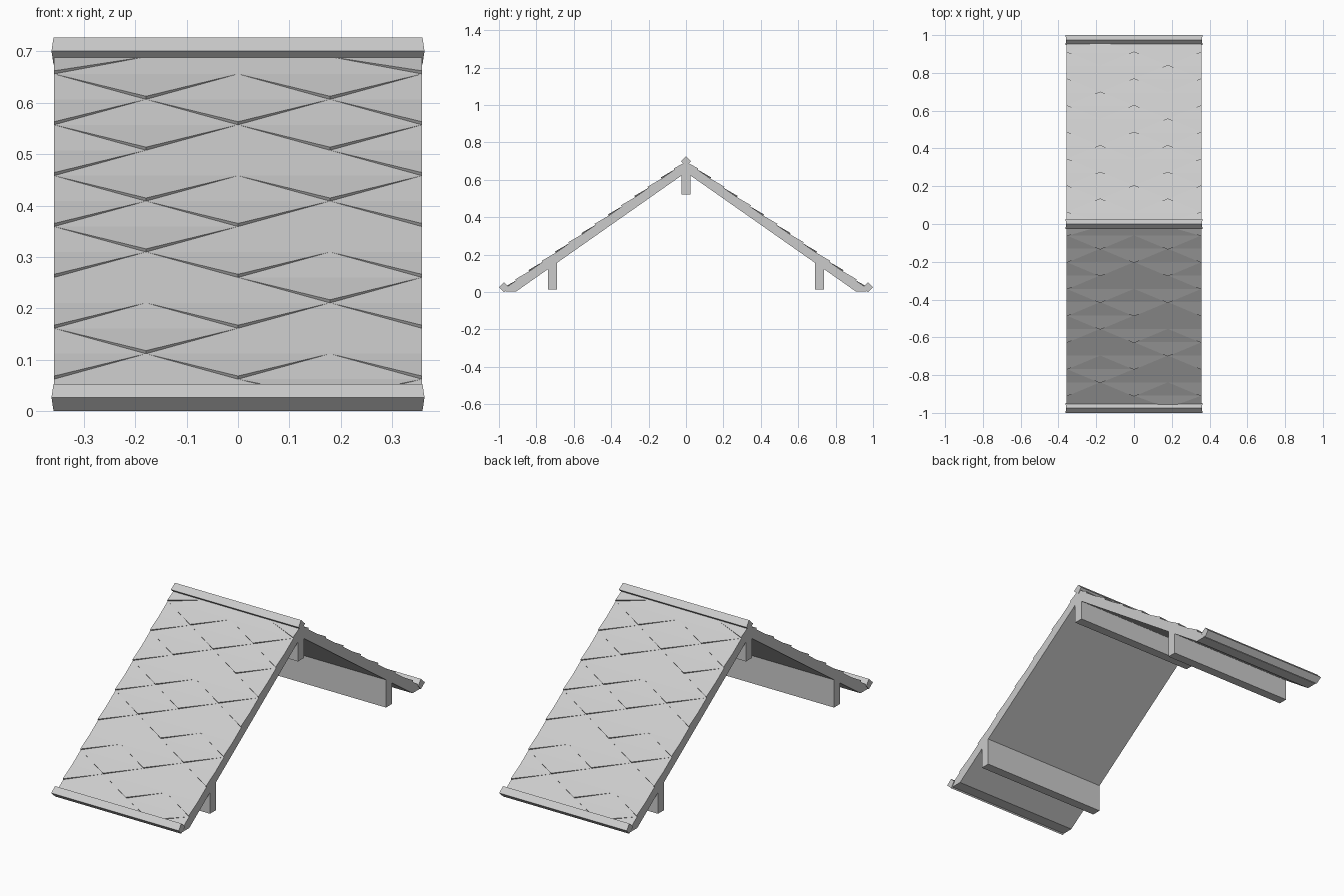
import bpy, bmesh, math

if "Cube" in bpy.data.objects:
    bpy.data.objects.remove(bpy.data.objects["Cube"])

HALF = 0.358          # half the roof length along x
PEAK, SLOPE = 0.698, 0.70
STEP = 0.0495         # height of one shingle row


def make(name, verts, faces):
    me = bpy.data.meshes.new(name)
    me.from_pydata(verts, [], faces)
    bm = bmesh.new()
    bm.from_mesh(me)
    bmesh.ops.recalc_face_normals(bm, faces=bm.faces)
    bm.to_mesh(me)
    bm.free()
    ob = bpy.data.objects.new(name, me)
    bpy.context.collection.objects.link(ob)
    return ob


def extrude_x(name, profile, half_lengths):
    """Extrude a (y, z) profile along x; each point has its own half length."""
    n = len(profile)
    verts = [(s * h, y, z) for s in (-1, 1) for (y, z), h in zip(profile, half_lengths)]
    faces = [tuple(range(n)), tuple(range(n, 2 * n))]
    faces += [(i, (i + 1) % n, n + (i + 1) % n, n + i) for i in range(n)]
    return make(name, verts, faces)


def beam(name, y, z0, z1):
    w = 0.024
    extrude_x(name, [(y - w, z0), (y + w, z0), (y + w, z1), (y - w, z1)], [HALF] * 4)


def cap(name, y, z, r=0.0265):
    # Diamond bar with slightly pointed ends
    extrude_x(name, [(y, z - r), (y + r, z), (y, z + r), (y - r, z)],
              [0.359, 0.363, 0.359, 0.363])


# Gable roof slab
right = [(0.907, 0.004), (0.965, 0.004), (0.965, PEAK - SLOPE * 0.965)]
left = [(-y, z) for y, z in reversed(right)]
profile = [(0, 0.64)] + right + [(0, PEAK)] + left
extrude_x("roof_slab", profile, [HALF] * len(profile))

# Supporting beams and edge caps
beam("ridge_beam", 0, 0.523, 0.66)
cap("ridge_cap", 0, 0.7005)
for side, label in ((-1, "front"), (1, "back")):
    beam(label + "_beam", side * 0.715, 0.013, 0.165)
    cap(label + "_eave_cap", side * 0.9735, 0.0265)

# Diamond shingles: raised tips, a few missing
missing = {(0, 12), (0, 8), (1, 5), (-1, 3), (1, 1), (-1, -1)}


def shingles(name, side):
    verts, faces = [], []

    def point(x, z, lift=0.0):
        y = min(max((PEAK - z) / SLOPE, 0.012), 0.97)
        x = min(max(x, -HALF), HALF)
        # side = -1 is the front; the back is the front turned half round
        return (-side * x, side * (y + 0.57 * lift),
                PEAK - SLOPE * y + 0.82 * lift)

    for k in range(-1, 13):
        z = 0.062 + STEP * k
        for col in ((-2, 0, 2) if k % 2 == 0 else (-1, 1)):
            if (col, k) in missing:
                continue
            x = col * HALF / 2
            n = len(verts)
            verts += [point(x, z, 0.0075), point(x, z),
                      point(x - HALF / 2, z + STEP), point(x + HALF / 2, z + STEP)]
            faces += [(n, n + 3, n + 2), (n, n + 2, n + 1),
                      (n, n + 1, n + 3), (n + 1, n + 2, n + 3)]
    make(name, verts, faces)


shingles("front_shingles", -1)
shingles("back_shingles", 1)
